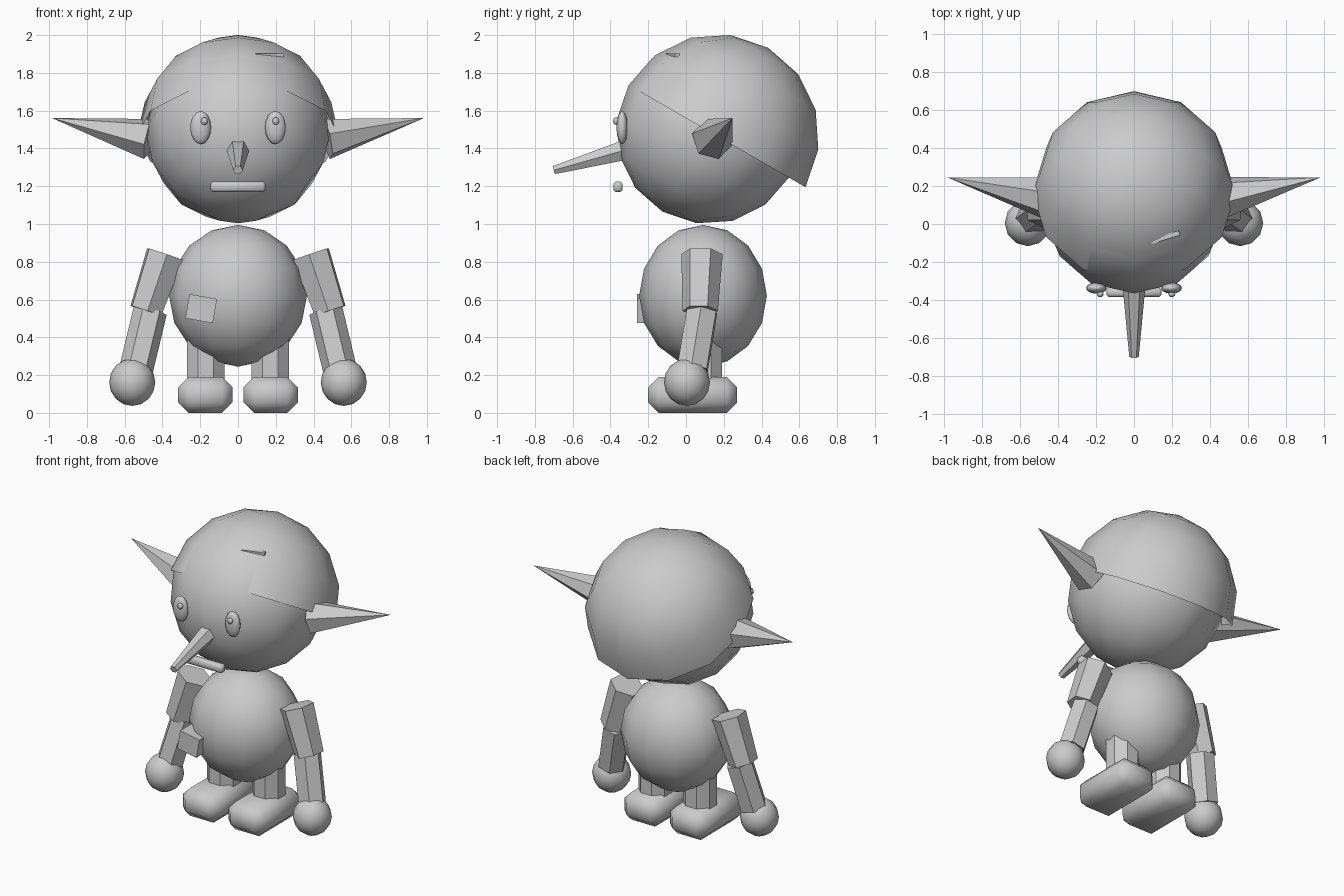
import bpy, bmesh, math
from mathutils import Vector, Matrix

cube = bpy.data.objects.get("Cube")
if cube:
    bpy.data.objects.remove(cube, do_unlink=True)

grey = bpy.data.materials.new("plain grey")
grey.use_nodes = True
grey.diffuse_color = (0.6, 0.6, 0.6, 1)
grey.node_tree.nodes["Principled BSDF"].inputs["Base Color"].default_value = (0.6, 0.6, 0.6, 1)


def finish(name, bm, matrix, smooth=False):
    bmesh.ops.transform(bm, matrix=matrix, verts=bm.verts)
    bmesh.ops.recalc_face_normals(bm, faces=bm.faces)
    for f in bm.faces:
        f.smooth = smooth
    mesh = bpy.data.meshes.new(name)
    bm.to_mesh(mesh)
    bm.free()
    mesh.materials.append(grey)
    obj = bpy.data.objects.new(name, mesh)
    bpy.context.collection.objects.link(obj)
    return obj


def ball(name, loc, radii, tilt=0, segments=12, rings=8, half=False):
    """Low-poly sphere tipped about x; half keeps only the dome."""
    bm = bmesh.new()
    bmesh.ops.create_uvsphere(bm, u_segments=segments, v_segments=rings, radius=1)
    if half:
        low = [v for v in bm.verts if v.co.z < -0.01]
        bmesh.ops.delete(bm, geom=low, context='VERTS')
    m = (Matrix.Translation(loc) @ Matrix.Rotation(math.radians(tilt), 4, 'X')
         @ Matrix.Diagonal((*radii, 1)))
    return finish(name, bm, m, True)


def rod(name, start, end, r1, r2, sides=6, turn=0):
    """Flat-sided cylinder or cone between two points."""
    a, b = Vector(start), Vector(end)
    bm = bmesh.new()
    bmesh.ops.create_cone(bm, cap_ends=True, segments=sides, radius1=r1, radius2=r2,
                          depth=(b - a).length)
    bmesh.ops.remove_doubles(bm, verts=bm.verts, dist=0.0001)
    q = (b - a).to_track_quat('Z', 'Y').to_matrix().to_4x4()
    m = Matrix.Translation((a + b) / 2) @ q @ Matrix.Rotation(math.radians(turn), 4, 'Z')
    return finish(name, bm, m)


def box(name, loc, size, axis='Z', angle=0, bevel=0, steps=1):
    bm = bmesh.new()
    bmesh.ops.create_cube(bm, size=1, matrix=Matrix.Diagonal((*size, 1)))
    if bevel:
        bmesh.ops.bevel(bm, geom=bm.edges[:], offset=bevel, segments=steps,
                        profile=0.5, affect='EDGES')
    m = Matrix.Translation(loc) @ Matrix.Rotation(math.radians(angle), 4, axis)
    return finish(name, bm, m, bevel > 0)


# Head, cap and body
ball("head", (0, 0.12, 1.49), (0.49, 0.49, 0.49), -30)
ball("cap", (0, 0.165, 1.465), (0.535, 0.54, 0.54), -30, half=True)
ball("body", (0, 0.09, 0.62), (0.365, 0.338, 0.375))

# Face
rod("nose", (0, -0.31, 1.395), (0, -0.7, 1.285), 0.062, 0.025, 6, 30)
box("mouth", (0, -0.36, 1.197), (0.29, 0.05, 0.055), bevel=0.012)

# Paired parts
for side, s in (("left", 1), ("right", -1)):
    ball(side + "_eye", (s * 0.198, -0.338, 1.51), (0.055, 0.03, 0.088))
    pupil_x = 0.2 if s > 0 else -0.178
    ball(side + "_pupil", (pupil_x, -0.37, 1.545), (0.018, 0.016, 0.02))
    rod(side + "_ear", (s * 0.47, 0.14, 1.45), (s * 0.98, 0.245, 1.56), 0.112, 0.001, 6, 15)
    rod(side + "_upper_arm", (s * 0.386, 0.085, 0.84), (s * 0.488, 0.075, 0.54), 0.11, 0.094, 6, 30)
    rod(side + "_forearm", (s * 0.465, 0.085, 0.54), (s * 0.538, 0.035, 0.235), 0.09, 0.09, 6, 30)
    ball(side + "_hand", (s * 0.56, 0.005, 0.162), (0.122, 0.122, 0.125))
    rod(side + "_leg", (s * 0.17, 0.09, 0.1), (s * 0.17, 0.09, 0.42), 0.108, 0.108, 8, 22.5)
    box(side + "_foot", (s * 0.173, 0.035, 0.095), (0.287, 0.47, 0.19), bevel=0.055)

# Belly patch and the sliver showing through the cap
box("belly_patch", (-0.195, -0.19, 0.552), (0.148, 0.14, 0.13), 'Y', 10)
box("cap_patch", (0.165, -0.07, 1.893), (0.155, 0.025, 0.02), 'Z', 17)
